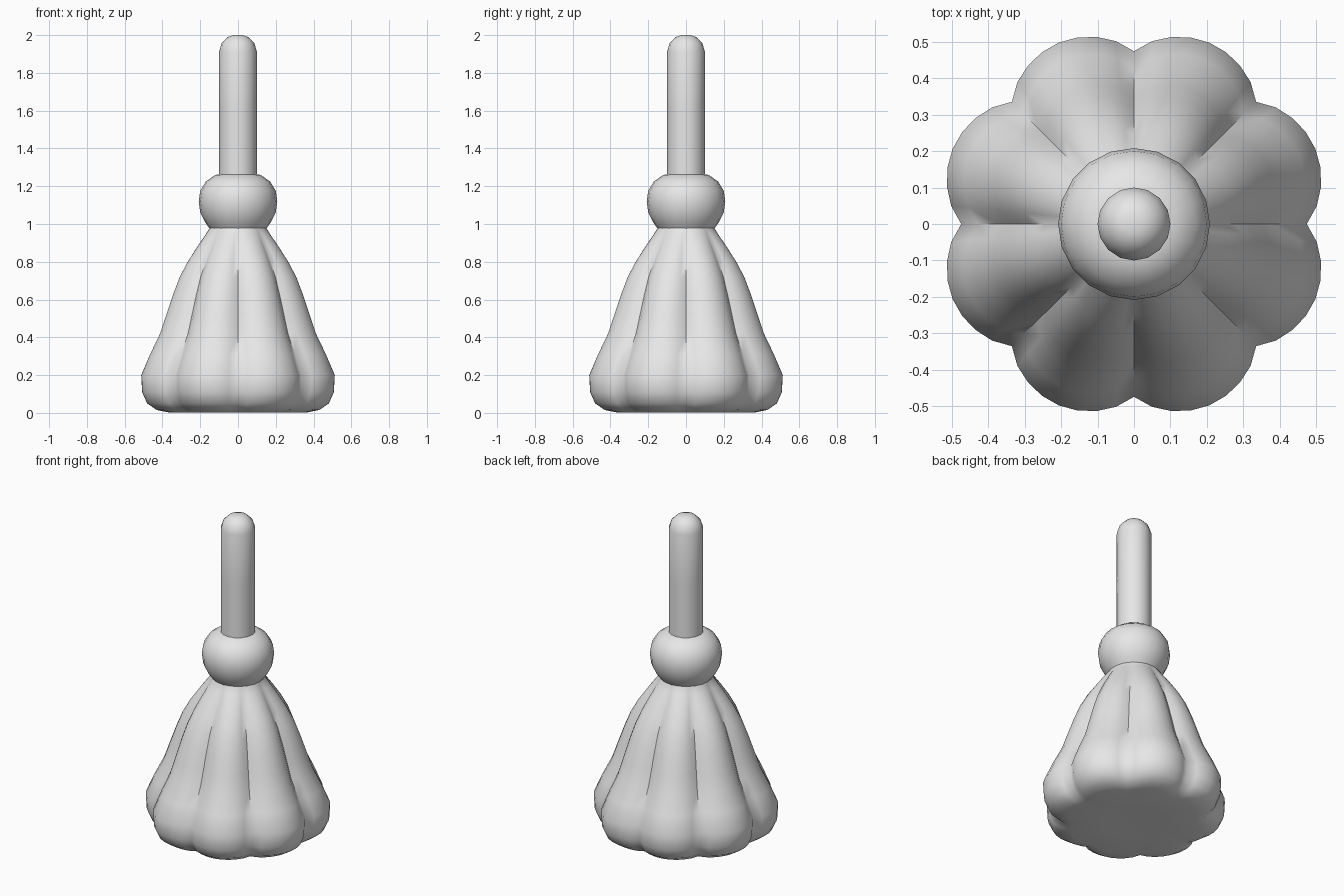
import bpy, math

cube = bpy.data.objects.get("Cube")
if cube:
    bpy.data.objects.remove(cube)

grey = bpy.data.materials.new("plain grey")
grey.use_nodes = True
colour = (0.8, 0.8, 0.8, 1)
grey.diffuse_color = colour
grey.node_tree.nodes["Principled BSDF"].inputs["Base Color"].default_value = colour


def lathe(name, profile, sides, lobes=0):
    """Revolve (radius, height, groove depth) rings, closed at both ends."""
    verts, faces = [], []
    for r, z, depth in profile:
        for i in range(sides):
            a = 2 * math.pi * i / sides
            # rounded lobes meeting in narrow grooves
            bulge = abs(math.sin(a * lobes / 2)) ** 0.8 if lobes else 1
            rr = r * (1 - depth * (1 - bulge))
            verts.append((rr * math.cos(a), rr * math.sin(a), z))
    for k in range(len(profile) - 1):
        for i in range(sides):
            j = (i + 1) % sides
            faces.append((k * sides + i, k * sides + j,
                          (k + 1) * sides + j, (k + 1) * sides + i))
    faces.append(tuple(reversed(range(sides))))
    top = (len(profile) - 1) * sides
    faces.append(tuple(range(top, top + sides)))
    mesh = bpy.data.meshes.new(name)
    mesh.from_pydata(verts, [], faces)
    mesh.materials.append(grey)
    obj = bpy.data.objects.new(name, mesh)
    bpy.context.collection.objects.link(obj)
    bpy.ops.object.select_all(action='DESELECT')
    obj.select_set(True)
    bpy.context.view_layer.objects.active = obj
    bpy.ops.object.shade_smooth_by_angle(angle=math.radians(60))
    return obj


# Flared, eight-lobed bristle bundle
lathe("bristle_bundle", [
    (0.20, 0.005, 0.0), (0.38, 0.003, 0.06), (0.45, 0.015, 0.11),
    (0.505, 0.05, 0.12), (0.533, 0.11, 0.12), (0.538, 0.2, 0.12),
    (0.49, 0.31, 0.13), (0.435, 0.42, 0.14), (0.40, 0.52, 0.14),
    (0.365, 0.62, 0.14), (0.325, 0.72, 0.14), (0.28, 0.8, 0.13),
    (0.225, 0.88, 0.10), (0.18, 0.94, 0.06), (0.15, 0.98, 0.0),
    (0.14, 1.02, 0.0)], 64, 8)

# Rounded binding above the bristles
lathe("collar", [
    (0.13, 0.95, 0), (0.15, 0.975, 0), (0.175, 1.01, 0), (0.2, 1.06, 0),
    (0.208, 1.12, 0), (0.2, 1.175, 0), (0.17, 1.225, 0),
    (0.12, 1.26, 0), (0.08, 1.265, 0)], 20)

# Handle with a domed tip
lathe("handle", [
    (0.1, 1.2, 0), (0.1, 1.6, 0), (0.1, 1.915, 0), (0.085, 1.96, 0),
    (0.055, 1.99, 0), (0.025, 2.0, 0)], 16)
